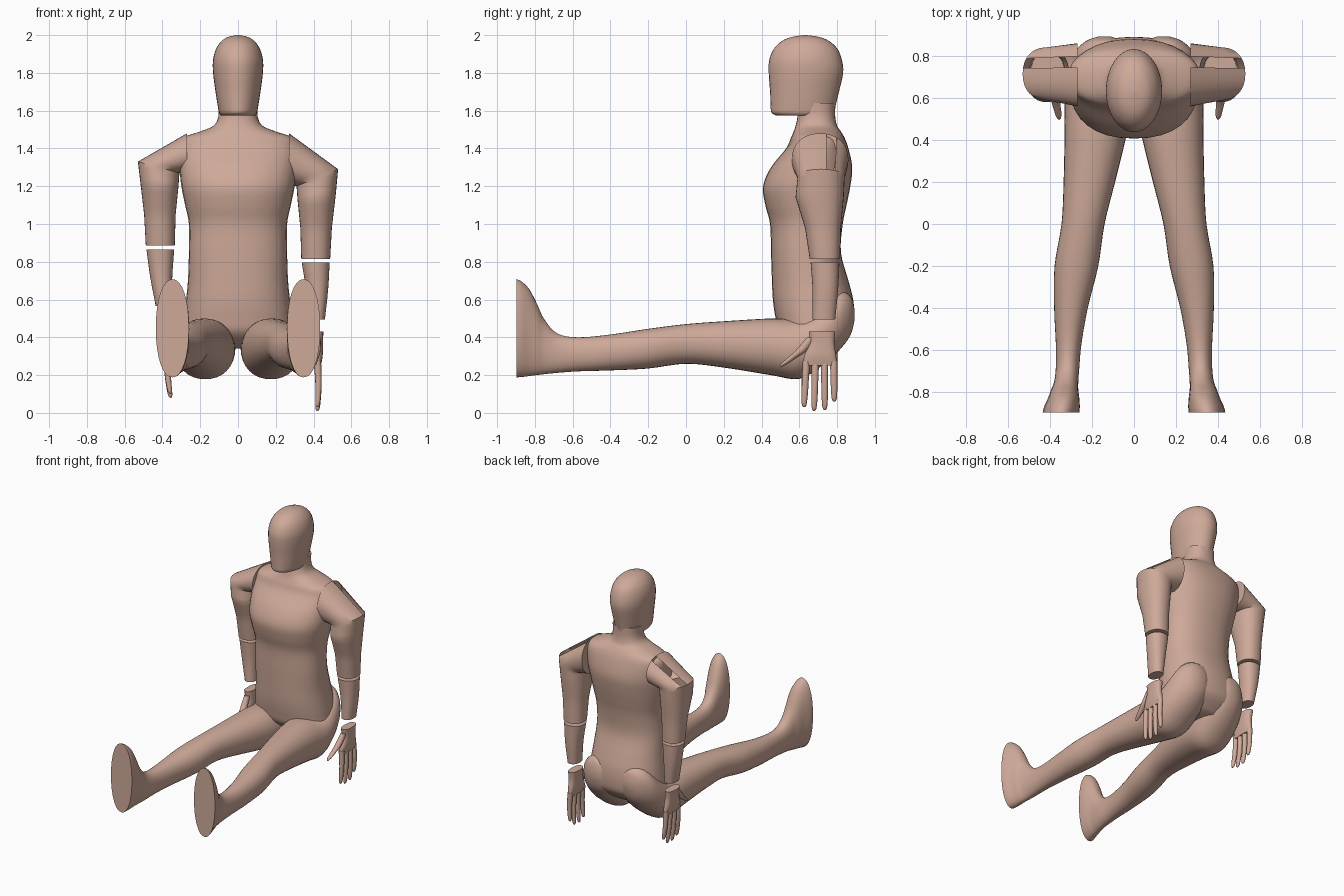
import bpy, bmesh, math
from mathutils import Vector

if "Cube" in bpy.data.objects:
    bpy.data.objects.remove(bpy.data.objects["Cube"])

skin = bpy.data.materials.new("skin")
skin.diffuse_color = (0.62, 0.40, 0.32, 1)
skin.use_nodes = True
skin.node_tree.nodes["Principled BSDF"].inputs["Base Color"].default_value = skin.diffuse_color
SEG = 32


def catmull(p0, p1, p2, p3, t):
    return 0.5 * (2 * p1 + (p2 - p0) * t + (2 * p0 - 5 * p1 + 4 * p2 - p3) * t * t
                  + (3 * p1 - p0 - 3 * p2 + p3) * t ** 3)


def loft(name, rings, power=2.0, steps=4, smooth=True, skip=(), skip_rows=0, seg=SEG):
    """Skin through rings (centre, half axis u, half axis v)."""
    full = []
    for i in range(len(rings) - 1):
        q = [rings[max(0, min(len(rings) - 1, i + k))] for k in (-1, 0, 1, 2)]
        for s in range(steps):
            t = s / steps
            full.append([catmull(q[0][k], q[1][k], q[2][k], q[3][k], t) if smooth
                         else q[1][k].lerp(q[2][k], t) for k in range(3)])
    full.append(rings[-1])
    bm = bmesh.new()
    rows = []
    for c, u, v in full:
        row = []
        for j in range(seg):
            a = 2 * math.pi * j / seg
            ca, sa = math.cos(a), math.sin(a)
            row.append(bm.verts.new(c + u * math.copysign(abs(ca) ** (2 / power), ca)
                                    + v * math.copysign(abs(sa) ** (2 / power), sa)))
        rows.append(row)
    for r in range(len(rows) - 1):
        for j in range(seg):
            if j in skip and r < skip_rows:
                continue
            k = (j + 1) % seg
            bm.faces.new((rows[r][j], rows[r][k], rows[r + 1][k], rows[r + 1][j]))
    bm.faces.new(rows[0])
    bm.faces.new(rows[-1])
    bmesh.ops.recalc_face_normals(bm, faces=bm.faces)
    me = bpy.data.meshes.new(name)
    bm.to_mesh(me)
    bm.free()
    me.materials.append(skin)
    ob = bpy.data.objects.new(name, me)
    bpy.context.collection.objects.link(ob)
    bpy.ops.object.select_all(action='DESELECT')
    ob.select_set(True)
    bpy.context.view_layer.objects.active = ob
    bpy.ops.object.shade_smooth_by_angle(angle=math.radians(40))
    return ob


def level(z, w, y0, y1):
    """Horizontal ring centred on x = 0."""
    return Vector((0, (y0 + y1) / 2, z)), Vector((w, 0, 0)), Vector((0, (y1 - y0) / 2, 0))


def upright(s, y, x0, x1, z0, z1):
    """Ring in the xz plane, for the legs."""
    return (Vector((s * (x0 + x1) / 2, y, (z0 + z1) / 2)),
            Vector((s * (x1 - x0) / 2, 0, 0)), Vector((0, 0, (z1 - z0) / 2)))


def arm_ring(s, outer, inner, y0, y1):
    """Ring spanning an outer and an inner (x, z) point; the left arm hangs a bit higher."""
    def place(x, z):
        if s < 0 and z < 1.4:
            x -= 0.08 * max(0, 0.8 - z)
            z += 0.04 if z > 1.25 else 0.07
        return Vector((s * x, 0, z))
    a, b = place(*outer), place(*inner)
    return (a + b) / 2 + Vector((0, (y0 + y1) / 2, 0)), (a - b) / 2, Vector((0, (y1 - y0) / 2, 0))


def flat(s, x, y, z, rx, ry):
    return arm_ring(s, (x + rx, z), (x - rx, z), y - ry, y + ry)


# torso and neck
loft("torso", [level(*r) for r in (
    (.34, .18, .60, .78), (.42, .28, .50, .87), (.50, .285, .475, .89), (.60, .275, .46, .885),
    (.70, .265, .455, .86), (.85, .26, .45, .82), (1.0, .26, .445, .83), (1.1, .28, .42, .85),
    (1.2, .30, .408, .87), (1.3, .31, .45, .88), (1.4, .315, .53, .86), (1.455, .295, .555, .84),
    (1.49, .20, .57, .82), (1.52, .13, .58, .80), (1.57, .104, .59, .79), (1.64, .104, .59, .79))],
    power=2.3)

# head with a flat chin underside
loft("head", [level(*r) for r in (
    (1.575, .088, .475, .76), (1.59, .10, .452, .785), (1.63, .108, .448, .793), (1.70, .119, .445, .81),
    (1.80, .132, .438, .832), (1.87, .132, .441, .825), (1.93, .115, .467, .80),
    (1.97, .085, .51, .755), (1.99, .053, .56, .705), (2.0, .008, .62, .64))])

for s, side in ((1, "right"), (-1, "left")):
    # buttock, leg and upturned foot
    loft(side + "_leg", [upright(s, *r) for r in (
        (.892, .11, .17, .49, .55), (.87, .06, .23, .41, .62), (.81, .02, .29, .33, .64),
        (.72, .012, .32, .25, .57), (.60, .015, .33, .18, .50), (.45, .03, .33, .20, .50),
        (.20, .09, .335, .24, .485), (0, .14, .345, .26, .47), (-.20, .17, .378, .235, .445),
        (-.40, .22, .38, .225, .415), (-.57, .25, .372, .22, .40), (-.68, .26, .372, .212, .42),
        (-.75, .265, .38, .205, .495), (-.79, .265, .395, .20, .58), (-.83, .26, .41, .195, .655),
        (-.87, .258, .428, .19, .695), (-.897, .26, .435, .188, .708))], power=2.15)

    # shoulder slope with its open slit, then upper arm
    loft(side + "_upper_arm", [arm_ring(s, *r) for r in (
        ((.27, 1.48), (.27, 1.20), .56, .86), ((.53, 1.29), (.31, 1.20), .59, .84),
        ((.517, 1.15), (.315, 1.13), .58, .835), ((.497, .98), (.33, .98), .63, .82),
        ((.488, .815), (.335, .815), .655, .815))],
        power=2.2, smooth=False, skip=(1, 2), skip_rows=4)

    # forearm, separated by narrow gaps at elbow and wrist
    loft(side + "_forearm", [arm_ring(s, *r) for r in (
        ((.485, .795), (.338, .795), .66, .812), ((.477, .65), (.36, .65), .67, .805),
        ((.46, .495), (.375, .495), .67, .79))], power=2.2)

    # palm
    loft(side + "_palm", [flat(s, *r) for r in (
        (.42, .72, .43, .032, .07), (.42, .72, .37, .03, .065),
        (.42, .71, .30, .028, .085), (.42, .71, .25, .018, .088))], power=2.6)

    # fingers
    for n, (y, tip, tip_y) in enumerate(((.637, .03, .625), (.685, .01, .678),
                                         (.733, .015, .735), (.782, .06, .785))):
        top = .275
        loft(f"{side}_finger_{n + 1}", [
            flat(s, .42 + .006 * math.sin(math.pi * t), y + (tip_y - y) * t, top + (tip - top) * t, rx, ry)
            for t, rx, ry in ((0, .02, .02), (.4, .017, .018), (.7, .015, .017),
                              (.93, .012, .013), (1, .004, .005))], seg=12)

    # thumb
    loft(side + "_thumb", [flat(s, *r) for r in (
        (.42, .665, .40, .018, .025), (.415, .61, .33, .022, .03), (.408, .56, .29, .018, .024),
        (.402, .52, .26, .014, .018), (.40, .503, .245, .005, .007))], seg=12)
